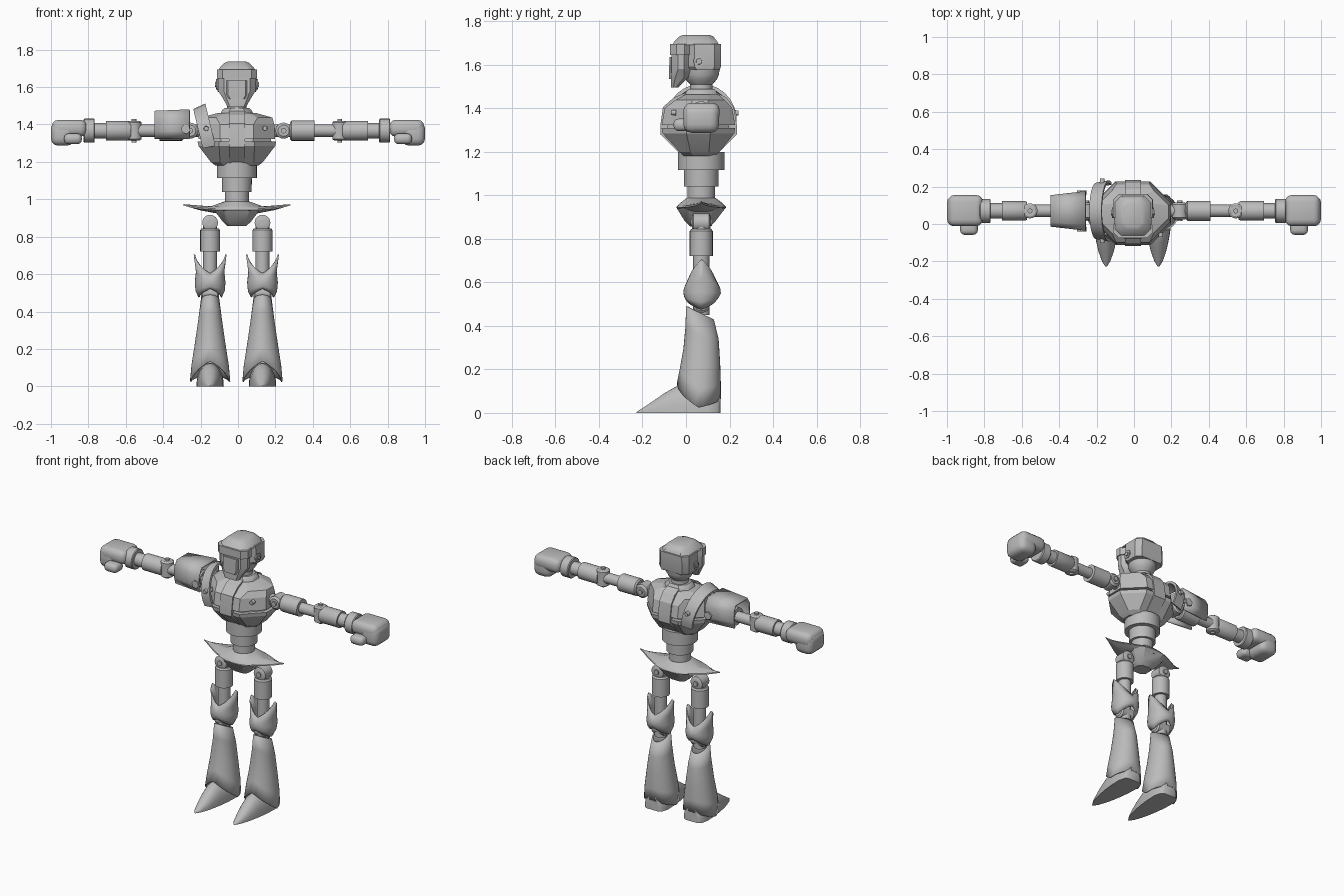
import bpy, bmesh, math
from mathutils import Vector

if "Cube" in bpy.data.objects:
    bpy.data.objects.remove(bpy.data.objects["Cube"])

CX, CY, AZ = -0.006, 0.07, 1.367      # body centre line, depth centre, arm height
grey = bpy.data.materials.new("light_grey")
grey.diffuse_color = (0.5, 0.5, 0.5, 1)
grey.use_nodes = True
grey.node_tree.nodes["Principled BSDF"].inputs["Base Color"].default_value = grey.diffuse_color


def finish(name, bm, angle=32):
    bmesh.ops.recalc_face_normals(bm, faces=bm.faces)
    me = bpy.data.meshes.new(name)
    bm.to_mesh(me)
    bm.free()
    me.materials.append(grey)
    me.shade_smooth()
    me.set_sharp_from_angle(angle=math.radians(angle))
    ob = bpy.data.objects.new(name, me)
    bpy.context.collection.objects.link(ob)
    return ob


def loft(name, rings, caps=True, closed=True, angle=32):
    """Skin a list of equal-length rings of points."""
    bm = bmesh.new()
    vs = [[bm.verts.new(p) for p in r] for r in rings]
    n = len(rings[0])
    for a, b in zip(vs, vs[1:]):
        for i in range(n if closed else n - 1):
            j = (i + 1) % n
            bm.faces.new((a[i], a[j], b[j], b[i]))
    if caps:
        bm.faces.new(vs[0])
        bm.faces.new(vs[-1])
    return finish(name, bm, angle)


def turned(name, origin, axis, profile, n=24, caps=True):
    """Turn (distance, radius) pairs around an axis."""
    axis = Vector(axis)
    u = axis.orthogonal().normalized()
    w = axis.cross(u)
    rings = []
    for d, r in profile:
        c = Vector(origin) + axis * d
        rings.append([c + r * (u * math.cos(t) + w * math.sin(t))
                      for t in (2 * math.pi * i / n for i in range(n))])
    return loft(name, rings, caps)


def octa(z, hx, y0, y1, c):
    """Chamfered rectangle at height z."""
    return [(CX + x, y, z) for x, y in (
        (-hx + c, y0), (hx - c, y0), (hx, y0 + c), (hx, y1 - c),
        (hx - c, y1), (-hx + c, y1), (-hx, y1 - c), (-hx, y0 + c))]


def rounded_box(name, lo, hi, bevel, seg=3):
    bm = bmesh.new()
    bmesh.ops.create_cube(bm, size=1)
    for v in bm.verts:
        v.co = [(a + b) / 2 + k * abs(b - a) for a, b, k in zip(lo, hi, v.co)]
    bmesh.ops.bevel(bm, geom=bm.edges[:] + bm.verts[:], offset=bevel, segments=seg,
                    profile=0.5, affect='EDGES')
    return finish(name, bm, 50)


def tube(name, cx, levels, zbot, ztop, n=32):
    """Open armour sleeve with shaped top and bottom rims."""
    rings = []
    for t, hx, y0, y1 in levels:
        ring = []
        for i in range(n):
            a = 2 * math.pi * i / n
            c, s = math.cos(a), math.sin(a)
            z = zbot(c, s) * (1 - t) + ztop(c, s) * t
            ring.append((cx + hx * c, (y0 + y1) / 2 + (y1 - y0) / 2 * s, z))
        rings.append(ring)
    ob = loft(name, rings, caps=False)
    m = ob.modifiers.new("thickness", 'SOLIDIFY')
    m.thickness, m.offset = 0.008, -1
    return ob


UP, X, Y = (0, 0, 1), (1, 0, 0), (0, 1, 0)

# Head: rear band, face mask, crown, skull with neck, ear bolts
loft("helmet_band", [octa(1.575, .102, .02, .155, .03), octa(1.59, .107, .01, .16, .03),
                     octa(1.695, .105, .01, .16, .03)])
loft("face_mask", [octa(1.495, .05, -.07, -.035, .012), octa(1.54, .075, -.07, .01, .02),
                   octa(1.58, .1, -.066, .02, .03), octa(1.69, .1, -.066, .02, .03)])
loft("brow_band", [octa(1.645, .107, -.074, .022, .03), octa(1.695, .107, -.074, .022, .03)])
loft("mouth_plate", [octa(1.535, .042, -.078, -.05, .008), octa(1.56, .055, -.078, -.05, .008),
                     octa(1.635, .055, -.076, -.05, .008)])
loft("crown", [octa(1.69, .1, -.065, .152, .035), octa(1.705, .09, -.055, .145, .035),
               octa(1.73, .065, -.03, .125, .03), octa(1.736, .05, -.015, .11, .025)])
turned("skull_and_neck", (CX, CY, 0), UP,
       [(1.44, .056), (1.47, .053), (1.51, .052), (1.53, .07), (1.555, .082), (1.6, .085)])
for s in (-1, 1):
    turned("ear_bolt", (CX + s * .1, .06, 1.615), (s, 0, 0), [(0, .028), (.012, .028)], 6)
    turned("ear_stud", (CX + s * .1, .06, 1.615), (s, 0, 0), [(0, .015), (.018, .013)], 16)

# Chest: core, upper and lower armour, collar, central spine plate
loft("chest_core", [octa(1.2, .1, .0, .14, .04), octa(1.3, .185, -.09, .2, .1),
                    octa(1.43, .17, -.05, .175, .08)], angle=15)
loft("lower_chest", [octa(1.18, .115, -.01, .135, .045), octa(1.2, .14, -.03, .155, .05),
                     octa(1.285, .205, -.108, .222, .11), octa(1.308, .21, -.112, .226, .115)], angle=15)
loft("upper_chest", [octa(1.322, .205, -.112, .226, .115), octa(1.4, .2, -.098, .212, .11),
                     octa(1.437, .19, -.05, .18, .08), octa(1.462, .1, -.005, .15, .04)], angle=15)
loft("collar", [octa(1.45, .09, -.01, .15, .04), octa(1.475, .08, .0, .14, .04),
                octa(1.488, .065, .01, .13, .035)])
spine = [(-.015, 1.18), (-.118, 1.28), (-.118, 1.32), (-.106, 1.405), (-.055, 1.45), (0, 1.472),
         (.14, 1.472), (.185, 1.45), (.22, 1.405), (.234, 1.32), (.234, 1.28), (.135, 1.18)]
loft("spine_plate", [[(CX + x, y, z) for y, z in spine] for x in (-.043, .043)], angle=15)
for s in (-1, 1):
    turned("chest_stud", (CX + s * .15, -.045, 1.38), (0, -1, 0), [(0, .013), (.025, .012)], 12)

# Waist rings
turned("waist", (CX, CY, 0), UP, [(.97, .064), (1.04, .064), (1.04, .079), (1.115, .08),
                                  (1.115, .107), (1.2, .107)], 32)

# Hip skirt with two pointed wings, and the pelvis below
rings = []
for z, hx, hy, p, lift in ((.925, .11, .1, 1, 0), (.94, .2, .11, 2, .002), (.943, .288, .115, 3, .025),
                           (.95, .285, .112, 3, .024), (.962, .14, .1, 1.6, 0), (.988, .068, .066, 1, 0)):
    ring = []
    for i in range(40):
        c, s = math.cos(math.pi * i / 20), math.sin(math.pi * i / 20)
        ring.append((CX + hx * c, CY + math.copysign(hy * abs(s) ** p, s), z + lift * c ** 4))
    rings.append(ring)
loft("hip_skirt", rings)
loft("pelvis", [octa(.857, .05, .02, .11, .02), octa(.88, .075, -.005, .135, .03),
                octa(.94, .12, -.042, .18, .05)])


def rim(c, s):
    return (abs(s) + 1 - abs(c)) / 2


for side in (-1, 1):
    lx = CX - .003 + side * .14
    # Leg joints and thigh
    turned("hip_joint", (lx, CY, .875), Y, [(-.042, .03), (-.036, .042), (.036, .042), (.042, .03)])
    turned("hip_pin", (lx, CY, .875), Y, [(-.05, .016), (.05, .016)], 12)
    turned("thigh", (lx, CY, 0), UP, [(.72, .053), (.835, .053), (.845, .046)])
    turned("thigh_rod", (lx, CY, 0), UP, [(.45, .037), (.86, .037)])
    turned("knee_joint", (lx, CY, .5), X, [(-.048, .03), (-.04, .04), (.04, .04), (.048, .03)])
    # Knee guard, peaked on both sides
    tube("knee_guard", lx, [(0, .062, .0, .14), (.15, .078, -.008, .152), (.35, .082, -.012, .16),
                            (.6, .076, -.01, .158), (1, .088, .01, .135)],
         lambda c, s: .475 + .045 * rim(c, s), lambda c, s: .705 - .1 * rim(c, s))
    # Flared shin with arched cuff
    tube("shin", lx, [(0, .108, -.042, .16), (.2, .1, -.028, .16), (.45, .083, -.012, .157),
                      (.75, .064, -.002, .15), (1, .05, .0, .128)],
         lambda c, s: .025 + (.11 if s < 0 else .04) * rim(c, s),
         lambda c, s: .46 - .03 * s)
    # Foot with a pointed toe and flat sole
    feet = []
    for y, w, h in ((-.228, .004, .004), (-.2, .022, .022), (-.15, .04, .055), (-.1, .052, .09),
                    (-.045, .062, .122), (.02, .07, .125), (.1, .073, .11), (.145, .062, .1), (.158, .045, .095)):
        feet.append([(lx + w * math.cos(math.pi * i / 14), y, h * math.sin(math.pi * i / 14) ** .8)
                     for i in range(15)])
    loft("foot", feet, angle=40)

    # Arm from shoulder to wrist
    ax, o = (side, 0, 0), (CX, CY, AZ)
    turned("shoulder_joint", (CX + side * .25, CY, AZ), Y,
           [(-.045, .03), (-.035, .043), (.035, .043), (.045, .03)])
    turned("shoulder_pin", (CX + side * .25, CY, AZ), Y, [(-.055, .015), (.055, .015)], 12)
    turned("arm_rod", o, ax, [(.15, .033), (.78, .033)])
    turned("upper_arm", o, ax, [(.285, .046), (.293, .054), (.415, .054)])
    turned("elbow_joint", (CX + side * .55, CY, AZ), UP,
           [(-.052, .03), (-.045, .04), (.045, .04), (.052, .03)])
    turned("elbow_pin", (CX + side * .55, CY, AZ), UP, [(-.063, .013), (.063, .013)], 12)
    turned("forearm", o, ax, [(.565, .046), (.575, .052), (.7, .052)])
    turned("wrist", o, ax, [(.7, .041), (.77, .041)])
    turned("wrist_cuff", o, ax, [(.76, .06), (.765, .064), (.815, .064), (.82, .058)])
    # Closed fist
    for name, x0, x1, y0, y1, z0, z1, b in (
            ("fist_back", .808, .995, -.012, .155, 1.335, 1.425, .035),
            ("fist_fingers", .875, 1.0, -.012, .152, 1.287, 1.415, .038),
            ("thumb", .835, .93, -.058, .03, 1.295, 1.352, .024)):
        rounded_box(name, (side * x0, y0, z0), (side * x1, y1, z1), b)

# Shoulder guard over one upper arm, open below
guard = []
for x, hy, top in ((-.447, .078, 1.468), (-.258, .1, 1.476)):
    guard.append([(x, CY + k * hy, z) for k, z in (
        (-.85, 1.325), (-1, 1.365), (-1, 1.43), (-.72, top), (.72, top), (1, 1.43), (1, 1.365), (.85, 1.325))])
ob = loft("shoulder_guard", guard, caps=False, closed=False, angle=20)
m = ob.modifiers.new("thickness", 'SOLIDIFY')
m.thickness, m.offset = 0.012, 0
for s in (-1, 1):
    turned("guard_bolt", (-.28, CY + s * .085, 1.375), (0, s, 0), [(0, .026), (.025, .026)], 6)
    turned("arch_stud", (-.17, CY + s * .15, 1.378), (0, s, 0), [(0, .014), (.022, .012)], 12)

# Leaning arch plate around the same shoulder
arch = []
for i in range(17):
    a = math.radians(-20 + 220 * i / 16)
    ring = []
    for dx, r in ((-.034, .14), (.034, .153), (.034, .169), (-.034, .156)):
        y, z = r * math.cos(a), r * math.sin(a)
        ring.append((-.168 + dx - .24 * z, CY + y * .97, 1.335 + z + .24 * dx))
    arch.append(ring)
loft("shoulder_arch", arch)
